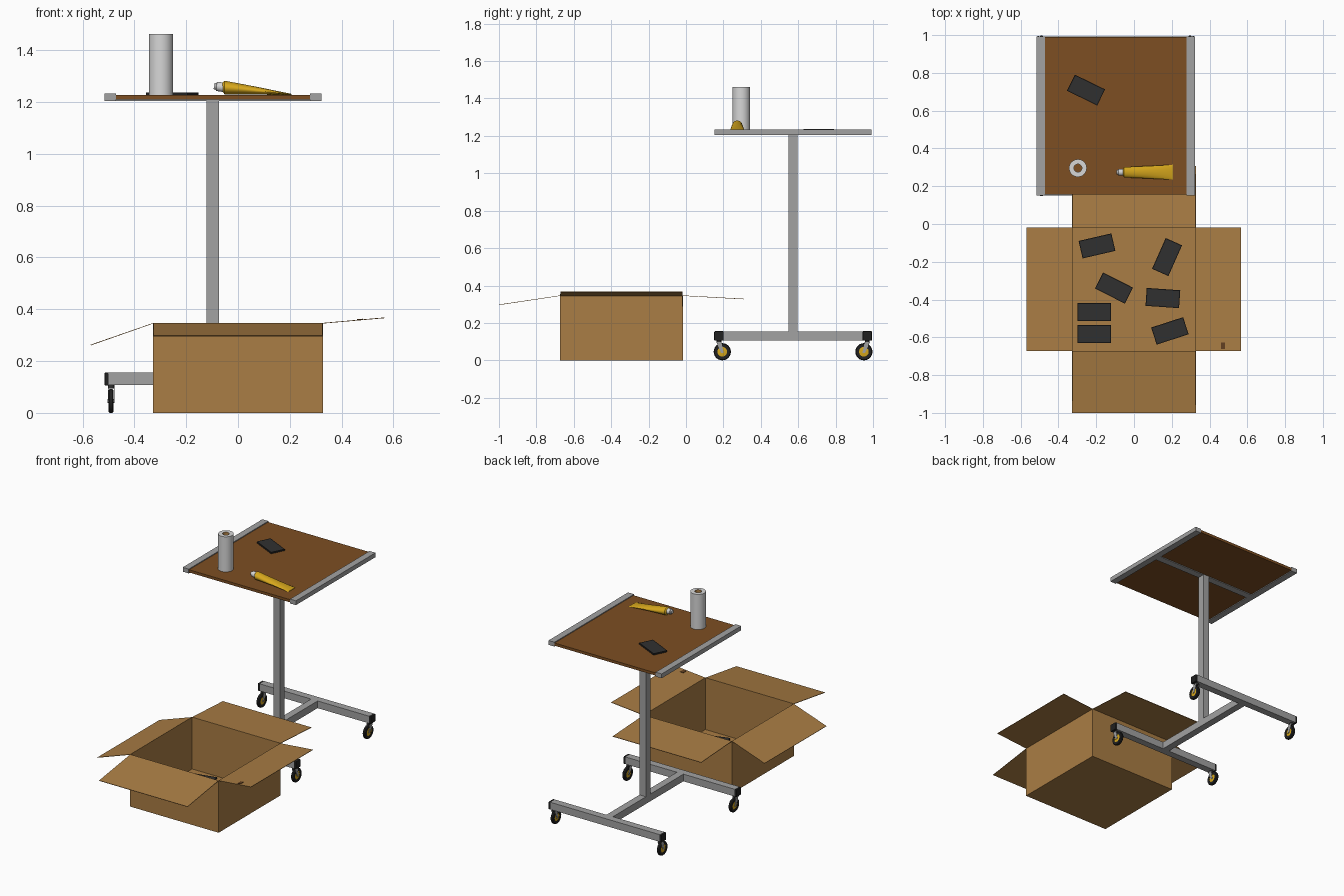
import bpy, bmesh, math
from mathutils import Vector, Matrix

if "Cube" in bpy.data.objects:
    bpy.data.objects.remove(bpy.data.objects["Cube"])


def mat(name, r, g, b):
    m = bpy.data.materials.new(name)
    m.diffuse_color = (r, g, b, 1)
    m.use_nodes = True
    m.node_tree.nodes["Principled BSDF"].inputs["Base Color"].default_value = m.diffuse_color
    return m


CARD = mat("cardboard", 0.40, 0.205, 0.058)
WOOD = mat("brown board", 0.205, 0.077, 0.016)
STEEL = mat("grey metal", 0.36, 0.36, 0.36)
BLACK = mat("black", 0.015, 0.015, 0.015)
DARK = mat("dark grey", 0.03, 0.03, 0.03)
PAPER = mat("white paper", 0.68, 0.68, 0.68)
YELLOW = mat("yellow", 0.68, 0.39, 0.012)
STAIN = mat("dark brown", 0.12, 0.05, 0.015)


def finish(name, bm, mats, smooth=False):
    bmesh.ops.recalc_face_normals(bm, faces=bm.faces[:])
    me = bpy.data.meshes.new(name)
    bm.to_mesh(me)
    bm.free()
    for m in mats:
        me.materials.append(m)
    ob = bpy.data.objects.new(name, me)
    bpy.context.collection.objects.link(ob)
    if smooth:
        bpy.ops.object.select_all(action='DESELECT')
        ob.select_set(True)
        bpy.context.view_layer.objects.active = ob
        bpy.ops.object.shade_smooth_by_angle(angle=math.radians(35))
    return ob


def box(name, lo, hi, m, bevel=0):
    bm = bmesh.new()
    lo, hi = Vector(lo), Vector(hi)
    bmesh.ops.create_cube(bm, size=1, matrix=Matrix.Translation((lo + hi) / 2)
                          @ Matrix.Diagonal((*(hi - lo), 1)))
    if bevel:
        bmesh.ops.bevel(bm, geom=bm.edges[:], offset=bevel, segments=2, affect='EDGES', profile=0.5)
    return finish(name, bm, [m])


def lathe(name, profile, matrix, mats, n=32, closed=False, rule=None):
    """Spin (radius, height) points about local z."""
    bm = bmesh.new()
    rings = [[bm.verts.new((r * math.cos(a), r * math.sin(a), h))
              for a in (2 * math.pi * i / n for i in range(n))] for r, h in profile]
    k = len(rings)
    for j in range(k if closed else k - 1):
        for i in range(n):
            f = bm.faces.new((rings[j][i], rings[j][(i + 1) % n],
                              rings[(j + 1) % k][(i + 1) % n], rings[(j + 1) % k][i]))
            f.material_index = rule[j] if rule else 0
    if not closed:
        bm.faces.new(rings[0])
        bm.faces.new(rings[-1])
    bm.transform(matrix)
    return finish(name, bm, mats, True)


X0, X1, XC = -0.515, 0.322, -0.097      # table ends and centre line
Y0, Y1, YC = 0.152, 0.993, 0.572
H = 0.024                               # half width of the square tube
along_x = Matrix.Rotation(math.pi / 2, 4, 'Y')

# table top, side rails and support bar
box("table_board", (X0 + 0.04, Y0 + 0.004, 1.209), (X1 - 0.04, Y1 - 0.002, 1.227), WOOD)
for side, a in (("left", X0), ("right", X1 - 0.044)):
    box(side + "_table_rail", (a, Y0, 1.204), (a + 0.044, Y1, 1.233), STEEL)
box("table_support_bar", (X0 + 0.044, YC - H, 1.204), (X1 - 0.044, YC + H, 1.215), STEEL)

# post and wheeled base
box("post", (XC - H, YC - H, 0.15), (XC + H, YC + H, 1.206), STEEL)
box("base_spine", (XC - H, Y0 + 2 * H, 0.107), (XC + H, Y1 - 2 * H, 0.155), STEEL)
for end, yb, s in (("front", Y0 + H, 1), ("back", Y1 - H, -1)):
    box(end + "_base_beam", (X0 + 0.012, yb - H, 0.107), (X1 - 0.012, yb + H, 0.155), STEEL)
    for side, xc, c in (("left", -0.490, X0), ("right", 0.296, X1 - 0.016)):
        tag = end + "_" + side + "_"
        box(tag + "beam_cap", (c, yb - H - 0.001, 0.105), (c + 0.016, yb + H + 0.001, 0.156), BLACK, 0.004)
        # caster: tyre, hub, fork and swivel, trailing inwards
        yw = yb + s * 0.018
        place = Matrix.Translation((xc, yw, 0.046)) @ along_x
        lathe(tag + "tyre", [(0.026, -0.009), (0.042, -0.010), (0.046, -0.005), (0.046, 0.005),
                             (0.042, 0.010), (0.026, 0.009)], place, [BLACK], 28, True)
        lathe(tag + "hub", [(0.010, -0.009), (0.026, -0.007), (0.026, 0.007), (0.010, 0.009)],
              place, [YELLOW], 24)
        lathe(tag + "axle", [(0.007, -0.013), (0.007, 0.013)], place, [STEEL], 12)
        bm = bmesh.new()
        for k in (-1, 1):
            outline = [(yw - 0.007, 0.04), (yw + 0.007, 0.04), (yb + 0.014, 0.098), (yb - 0.014, 0.098)]
            f = bm.faces.new([bm.verts.new((xc + k * 0.0105, y, z)) for y, z in outline])
            r = bmesh.ops.extrude_face_region(bm, geom=[f])
            bmesh.ops.translate(bm, vec=(k * 0.002, 0, 0),
                                verts=[v for v in r["geom"] if isinstance(v, bmesh.types.BMVert)])
        finish(tag + "fork", bm, [STEEL])
        lathe(tag + "swivel", [(0.0125, 0.094), (0.0125, 0.108)],
              Matrix.Translation((xc, yb, 0)), [DARK], 20)

# open cardboard box: one folded sheet with four flaps
BX, BY0, BY1, BZ = 0.327, -0.672, -0.018, 0.346
bm = bmesh.new()
foot = [(-BX, BY0), (BX, BY0), (BX, BY1), (-BX, BY1)]
bot = [bm.verts.new((x, y, 0)) for x, y in foot]
top = [bm.verts.new((x, y, BZ)) for x, y in foot]
bm.faces.new(bot[::-1])
# flap offsets: front, right, back, left
for i, d in enumerate([(0, -0.328, -0.049), (0.239, 0, 0.021), (0, 0.325, -0.018), (-0.241, 0, -0.084)]):
    j = (i + 1) % 4
    bm.faces.new((bot[i], bot[j], top[j], top[i]))
    out = [bm.verts.new(top[k].co + Vector(d)) for k in (i, j)]
    bm.faces.new((top[i], top[j], out[1], out[0]))
carton = finish("cardboard_box", bm, [CARD])
sol = carton.modifiers.new("thickness", 'SOLIDIFY')
sol.thickness, sol.offset = 0.003, 0

mark = box("flap_mark", (-0.011, -0.018, 0), (0.011, 0.018, 0.003), STAIN)
mark.location = (0.471, -0.645, 0.3595)
mark.rotation_euler = (0, -0.088, 0)

# flat black packs: x, y, base z, angle
packs = [(-0.196, -0.116, 0.002, 13), (0.175, -0.175, 0.002, 66), (-0.106, -0.339, 0.002, -27),
         (0.153, -0.392, 0.002, -4), (-0.21, -0.466, 0.002, 0), (-0.21, -0.582, 0.002, 0),
         (0.19, -0.566, 0.002, 18), (-0.254, 0.709, 1.227, -26)]
for i, (x, y, z, ang) in enumerate(packs):
    bm = bmesh.new()
    bmesh.ops.create_cube(bm, size=1, matrix=Matrix.Translation((0, 0, 0.005))
                          @ Matrix.Diagonal((0.178, 0.095, 0.010, 1)))
    cap = max(bm.faces, key=lambda f: f.calc_center_median().z)
    bmesh.ops.inset_region(bm, faces=[cap], thickness=0.008, depth=-0.001)
    cap.material_index = 1
    ob = finish("black_pack_%d" % (i + 1), bm, [BLACK, DARK])
    ob.location = (x, y, z)
    ob.rotation_euler.z = math.radians(ang)

# paper roll with a cardboard core
lathe("paper_roll", [(0.047, 0), (0.047, 0.235), (0.021, 0.235), (0.021, 0)],
      Matrix.Translation((-0.297, 0.296, 1.227)), [PAPER, CARD], 40, True, [0, 0, 1, 0])

# squeezed tube: round shoulder lofted down to a flat crimp
bm = bmesh.new()
rings = []
for x, z, hy, hz in [(-0.062, 1.259, 0.014, 0.014), (-0.052, 1.2555, 0.0275, 0.0265),
                     (0.07, 1.2435, 0.033, 0.0155), (0.195, 1.2305, 0.039, 0.003),
                     (0.206, 1.2295, 0.040, 0.002)]:
    rings.append([bm.verts.new((x, 0.274 + hy * math.cos(a), z + hz * math.sin(a)))
                  for a in (2 * math.pi * i / 28 for i in range(28))])
for a, b in zip(rings, rings[1:]):
    for i in range(28):
        bm.faces.new((a[i], a[(i + 1) % 28], b[(i + 1) % 28], b[i]))
bm.faces.new(rings[0])
bm.faces.new(rings[-1])
finish("yellow_tube", bm, [YELLOW], True)
lathe("tube_cap", [(0.0185, 0), (0.0175, 0.026), (0.013, 0.028), (0.011, 0.036)],
      Matrix.Translation((-0.057, 0.274, 1.257)) @ Matrix.Rotation(math.radians(-84), 4, 'Y'),
      [PAPER], 24)
